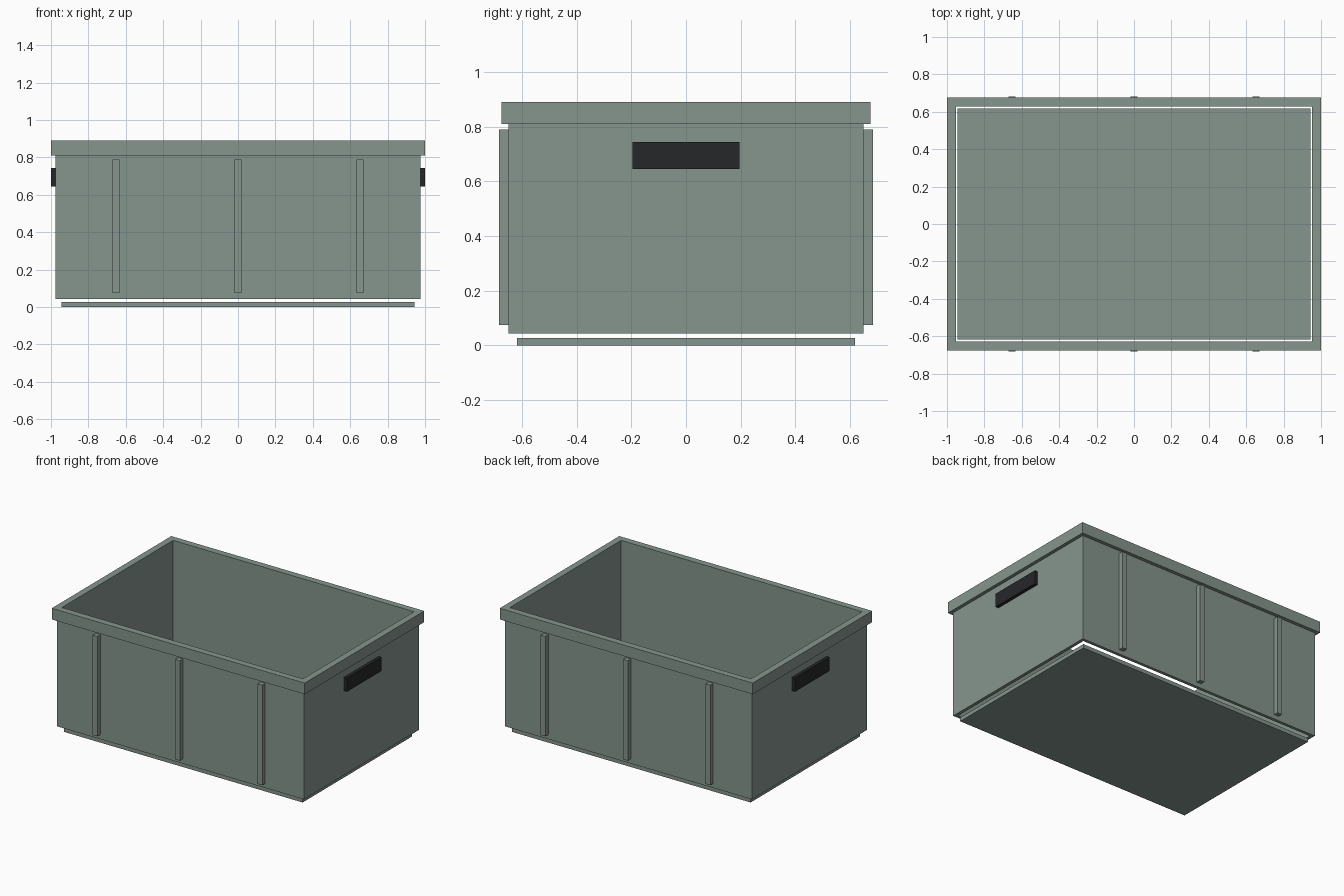
import bpy, bmesh
from mathutils import Matrix, Vector

if "Cube" in bpy.data.objects:
    bpy.data.objects.remove(bpy.data.objects["Cube"])


def material(name, rgb):
    m = bpy.data.materials.new(name)
    m.diffuse_color = (*rgb, 1)
    m.use_nodes = True
    m.node_tree.nodes["Principled BSDF"].inputs["Base Color"].default_value = m.diffuse_color
    return m


PLASTIC = material("grey_green_plastic", (0.24, 0.30, 0.27))
DARK = material("dark_grip", (0.019, 0.02, 0.021))


def finish(name, bm, mat):
    bmesh.ops.recalc_face_normals(bm, faces=bm.faces)
    me = bpy.data.meshes.new(name)
    bm.to_mesh(me)
    bm.free()
    me.materials.append(mat)
    ob = bpy.data.objects.new(name, me)
    bpy.context.collection.objects.link(ob)
    return ob


def box(name, centre, size, mat=PLASTIC):
    bm = bmesh.new()
    bmesh.ops.create_cube(bm, size=1, matrix=Matrix.LocRotScale(
        Vector(centre), None, Vector(size)))
    return finish(name, bm, mat)


def frame(name, outer, inner, z0, z1, mat=PLASTIC):
    """Rectangular tube given outer and inner half sizes."""
    bm = bmesh.new()
    signs = [(-1, -1), (1, -1), (1, 1), (-1, 1)]
    rings = [[bm.verts.new((sx * h[0], sy * h[1], z)) for sx, sy in signs]
             for h, z in ((outer, z0), (outer, z1), (inner, z1), (inner, z0))]
    for r in range(4):
        a, b = rings[r], rings[(r + 1) % 4]
        for i in range(4):
            j = (i + 1) % 4
            bm.faces.new((a[i], a[j], b[j], b[i]))
    return finish(name, bm, mat)


# Floor plate, sitting just below and inside the walls
box("floor", (0, 0, 0.014), (1.888, 1.236, 0.028))

# Walls and the thicker rim around their top
frame("walls", (0.976, 0.65), (0.953, 0.628), 0.043, 0.81)
frame("rim", (1.0, 0.675), (0.953, 0.628), 0.81, 0.89)

# Vertical ribs on the front and back walls
for side, sy in (("front", -1), ("back", 1)):
    for i, x in enumerate((-0.652, 0, 0.652)):
        box(f"{side}_rib_{i + 1}", (x, sy * 0.6645, 0.4325), (0.037, 0.037, 0.715))

# Dark hand grips on the end walls
for side, sx in (("left", -1), ("right", 1)):
    box(f"{side}_grip", (sx * 0.984, 0, 0.694), (0.03, 0.392, 0.098), DARK)
